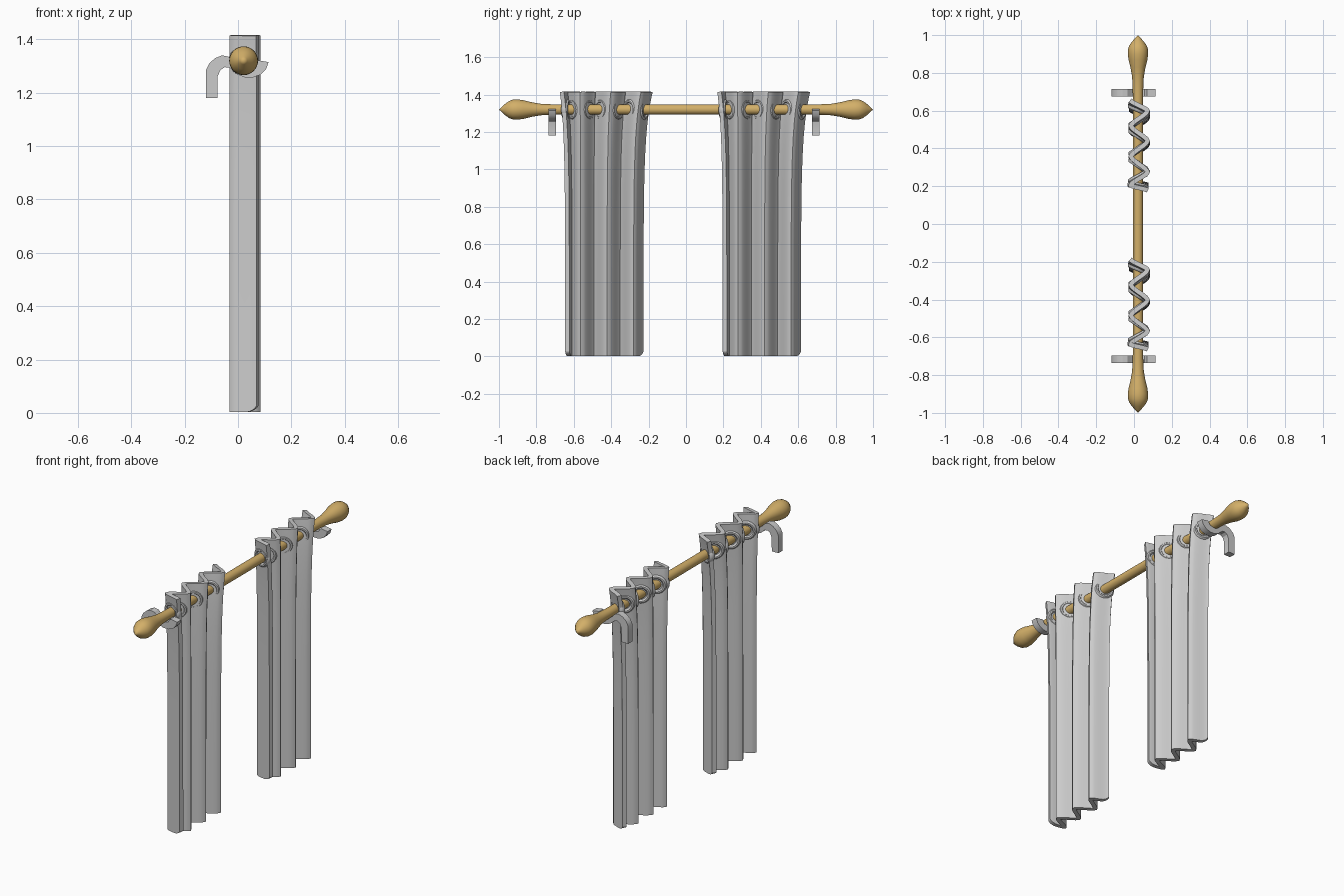
import bpy, bmesh, math
from mathutils import Vector, Matrix

if "Cube" in bpy.data.objects:
    bpy.data.objects.remove(bpy.data.objects["Cube"])

ROD_X, ROD_Z, TOP = 0.021, 1.32, 1.415

wood = bpy.data.materials.new("wood")
wood.diffuse_color = (0.65, 0.43, 0.14, 1)
wood.use_nodes = True
wood.node_tree.nodes["Principled BSDF"].inputs["Base Color"].default_value = wood.diffuse_color


def finish(name, bm, mat=None, thickness=0, angle=40):
    bmesh.ops.recalc_face_normals(bm, faces=bm.faces)
    me = bpy.data.meshes.new(name)
    bm.to_mesh(me)
    bm.free()
    ob = bpy.data.objects.new(name, me)
    bpy.context.collection.objects.link(ob)
    bpy.ops.object.select_all(action='DESELECT')
    ob.select_set(True)
    bpy.context.view_layer.objects.active = ob
    if mat:
        me.materials.append(mat)
    if thickness:
        mod = ob.modifiers.new("thickness", 'SOLIDIFY')
        mod.thickness, mod.offset = thickness, 0
        bpy.ops.object.modifier_apply(modifier=mod.name)
    bpy.ops.object.shade_smooth_by_angle(angle=math.radians(angle))
    return ob


# Rod with a pointed bulb finial at each end (lathe around y)
half = [(0, .027), (.65, .027), (.72, .028), (.78, .031), (.83, .040), (.87, .050),
        (.90, .054), (.925, .053), (.945, .046), (.965, .032), (.985, .014), (1, 0)]
profile = [(-y, r) for y, r in reversed(half[1:])] + half
bm = bmesh.new()
vs = [bm.verts.new((ROD_X + r, y, ROD_Z)) for y, r in profile]
es = [bm.edges.new(p) for p in zip(vs, vs[1:])]
bmesh.ops.spin(bm, geom=vs + es, cent=(ROD_X, 0, ROD_Z), axis=(0, 1, 0),
               angle=2 * math.pi, steps=32, use_duplicate=False)
bmesh.ops.remove_doubles(bm, verts=bm.verts, dist=1e-5)
finish("rod", bm, wood)

# Curtain fold line: x, y at the top, y at the hem
folds = [(-.020, .655, .605), (.073, .600, .560), (-.018, .520, .490), (.073, .440, .420),
         (-.018, .358, .350), (.073, .275, .280), (-.020, .205, .228), (.073, .178, .207)]


def fold_point(u, z):
    i = min(int(u), len(folds) - 2)
    f = u - i
    a, b = folds[i], folds[i + 1]
    s = .5 * f + .5 * (.5 - .5 * math.cos(math.pi * f))
    k = math.exp((z - TOP) / .2)
    ya, yb = (p[1] * k + p[2] * (1 - k) for p in (a, b))
    return Vector((a[0] + (b[0] - a[0]) * s, ya + (yb - ya) * f, z))


def curtain(name, dy):
    bm = bmesh.new()
    n = (len(folds) - 1) * 10
    heights = [.003, .008, .02, .04, .2, .4, .6, .8, .9, 1, 1.1, 1.18, 1.25, 1.3, 1.35, 1.39, TOP]
    rows = []
    for z in heights:
        row = []
        for j in range(n + 1):
            p = fold_point(j * (len(folds) - 1) / n, z)
            # rounded lower corners
            e = max(0, 1 - min(j, n - j) / 5)
            p.z += .025 * e * e * max(0, 1 - z / .06)
            p.y += dy
            row.append(bm.verts.new(p))
        rows.append(row)
    for a, b in zip(rows, rows[1:]):
        for j in range(n):
            bm.faces.new((a[j], a[j + 1], b[j + 1], b[j]))
    finish(name, bm, thickness=.024, angle=50)


def eyelet(name, u, dy, major=.044, minor=.013):
    t = fold_point(u + .1, ROD_Z) - fold_point(u - .1, ROD_Z)
    c = fold_point(u, ROD_Z)
    c.x, c.y = ROD_X, c.y + dy
    t.normalize()
    up = Vector((0, 0, 1))
    nrm = t.cross(up)
    bm = bmesh.new()
    grid = []
    for i in range(24):
        a = 2 * math.pi * i / 24
        d = t * math.cos(a) + up * math.sin(a)
        grid.append([bm.verts.new(c + d * (major + minor * math.cos(b)) + nrm * 1.4 * minor * math.sin(b))
                     for b in (2 * math.pi * k / 10 for k in range(10))])
    for i in range(24):
        for k in range(10):
            g, h = grid[i], grid[(i + 1) % 24]
            bm.faces.new((g[k], h[k], h[(k + 1) % 10], g[(k + 1) % 10]))
    finish(name, bm)


for side, dy in (("right", 0), ("left", -.842)):
    curtain("curtain_" + side, dy)
    for i in range(len(folds) - 1):
        eyelet(f"eyelet_{side}_{i + 1}", i + .5, dy)

# Wall brackets: hook outline in x, z with a cup under the rod
hook = [(-.12, 1.18), (-.12, 1.285), (-.108, 1.31), (-.085, 1.33), (-.06, 1.34), (-.035, 1.335),
        (-.015, 1.315), (.005, 1.298), (.03, 1.293), (.055, 1.30), (.07, 1.322), (.115, 1.315),
        (.105, 1.288), (.085, 1.268), (.055, 1.257), (.025, 1.258), (-.005, 1.27), (-.03, 1.293),
        (-.05, 1.296), (-.066, 1.285), (-.076, 1.262), (-.077, 1.18)]
for name, y in (("bracket_right", .695), ("bracket_left", -.715)):
    bm = bmesh.new()
    face = bm.faces.new([bm.verts.new((x, y - .02, z)) for x, z in hook])
    ext = bmesh.ops.extrude_face_region(bm, geom=[face])
    bmesh.ops.translate(bm, vec=(0, .04, 0),
                        verts=[v for v in ext["geom"] if isinstance(v, bmesh.types.BMVert)])
    finish(name, bm, angle=30)
